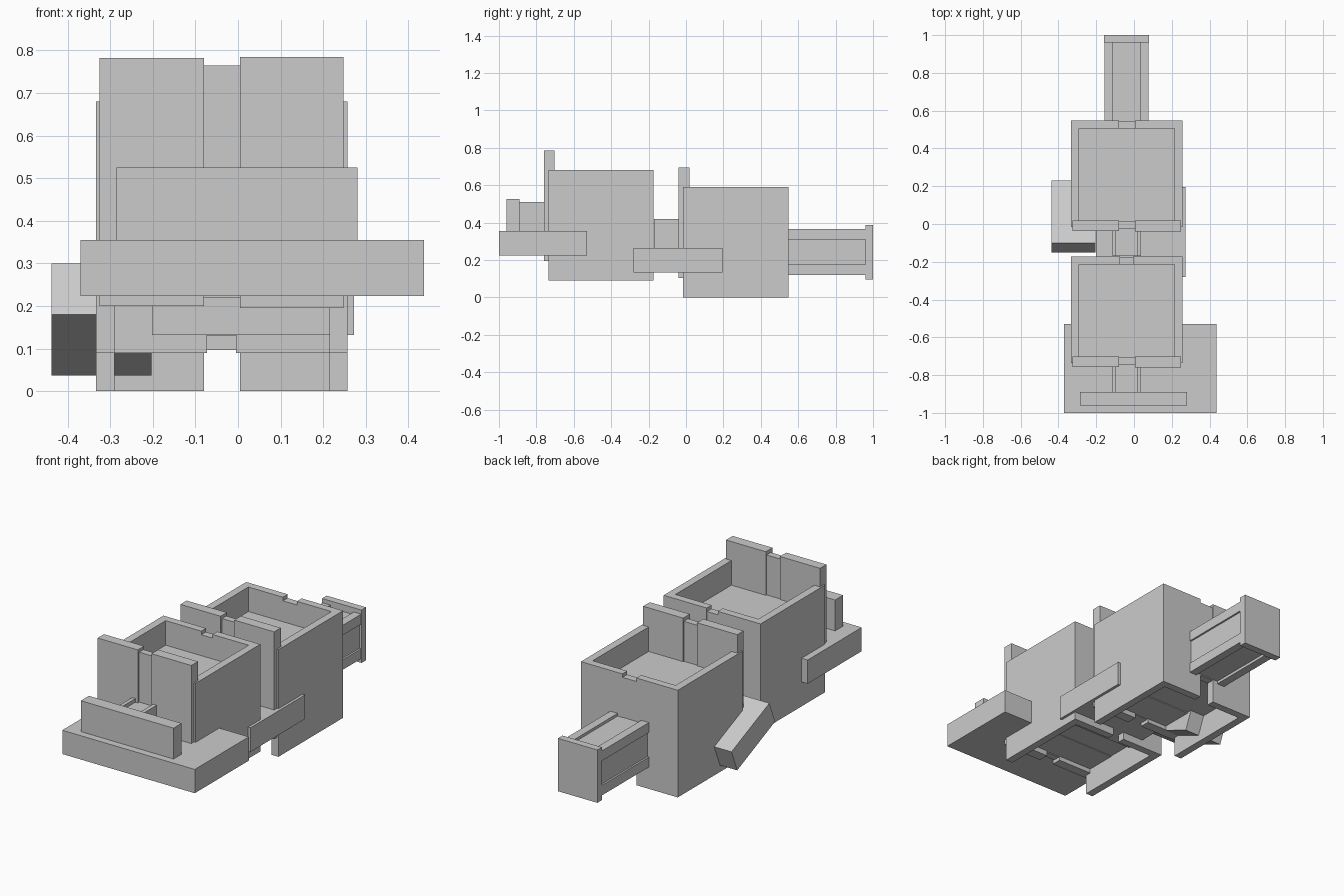
import bpy, bmesh
from mathutils import Vector

if "Cube" in bpy.data.objects:
    bpy.data.objects.remove(bpy.data.objects["Cube"])


def prism(name, outline, a, b):
    """Extrude a (y, z) outline along x from a to b."""
    bm = bmesh.new()
    face = bm.faces.new([bm.verts.new((a, y, z)) for y, z in outline])
    out = bmesh.ops.extrude_face_region(bm, geom=[face])
    verts = [v for v in out["geom"] if isinstance(v, bmesh.types.BMVert)]
    bmesh.ops.translate(bm, verts=verts, vec=Vector((b - a, 0, 0)))
    bmesh.ops.recalc_face_normals(bm, faces=bm.faces)
    mesh = bpy.data.meshes.new(name)
    bm.to_mesh(mesh)
    bm.free()
    obj = bpy.data.objects.new(name, mesh)
    bpy.context.collection.objects.link(obj)
    return obj


def box(name, x, y, z, dy=0.0, dz=0.0):
    y0, y1, z0, z1 = y[0] + dy, y[1] + dy, z[0] + dz, z[1] + dz
    return prism(name, [(y0, z0), (y1, z0), (y1, z1), (y0, z1)], *x)


LEFT, MID, RIGHT = (-0.325, -0.08), (-0.08, 0.005), (0.005, 0.248)


def body_module(tag, dy, dz, gap):
    def part(name, x, y, z):
        box(f"{tag}_{name}", x, y, z, dy, dz)

    # side walls and the raised core between them
    part("left_wall", (-0.333, -0.29), (-0.015, 0.547), (0, 0.59))
    part("right_wall", (0.215, 0.257), (-0.015, 0.547), (0, 0.59))
    part("core", (-0.29, 0.215), (0.01, 0.51), (0.137, 0.455))
    # back wall: two panels with a shorter strip between
    part("back_panel_left", (-0.29, gap[0]), (0.505, 0.547), (0, 0.59))
    part("back_panel_right", (gap[1], 0.215), (0.505, 0.547), (0, 0.59))
    part("back_strip", gap, (0.505, 0.545), (0.13, 0.57))
    # front panels, set higher and further forward
    part("front_panel_left", LEFT, (-0.037, 0.018), (0.11, 0.692))
    part("front_panel_right", RIGHT, (-0.04, 0.018), (0.105, 0.695))
    part("front_strip", MID, (-0.025, 0.012), (0.13, 0.675))
    # neck joining the module to what lies in front
    part("neck_core", (-0.095, 0.015), (-0.17, 0.0), (0.19, 0.40))
    for side, x in (("left", (-0.115, -0.095)), ("right", (0.015, 0.037))):
        part(f"neck_rail_{side}", x, (-0.17, 0.0), (0.17, 0.42))


body_module("rear", 0, 0, MID)
body_module("front", -0.72, 0.09, (-0.073, -0.005))

# front deck and upright bumper
box("front_deck", (-0.37, 0.437), (-1.0, -0.53), (0.224, 0.355))
box("front_bumper", (-0.285, 0.28), (-0.96, -0.89), (0.30, 0.525))

# side deck and the tilted flap beside it
box("side_deck", (-0.202, 0.272), (-0.28, 0.195), (0.132, 0.265))
prism("tilted_flap", [(-0.15, 0.18), (-0.10, 0.30), (0.23, 0.158), (0.18, 0.037)],
      -0.438, -0.203)

# tail: grooved beam with four corner rails and an end plate
box("tail_core", (-0.147, 0.068), (0.54, 0.97), (0.135, 0.35))
for side, x in (("left", (-0.157, -0.11)), ("right", (0.033, 0.078))):
    for level, z in (("lower", (0.12, 0.175)), ("upper", (0.31, 0.365))):
        box(f"tail_rail_{level}_{side}", x, (0.54, 0.97), z)
box("tail_end_plate", (-0.16, 0.08), (0.96, 1.0), (0.097, 0.388))
